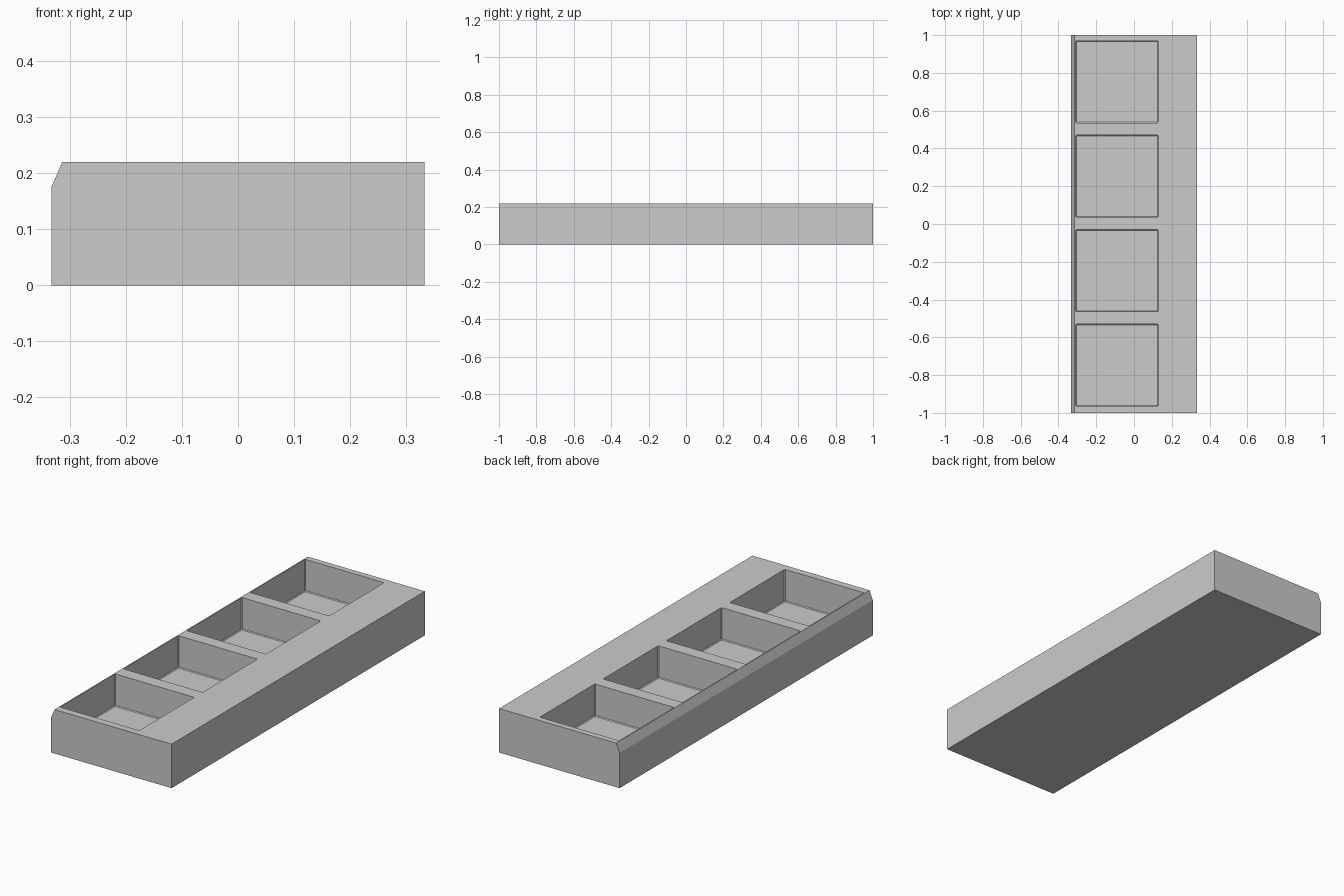
import bpy, bmesh
from mathutils import Matrix

if "Cube" in bpy.data.objects:
    bpy.data.objects.remove(bpy.data.objects["Cube"])

HX, HY, TOP, FLOOR = 0.333, 1.0, 0.22, 0.06


def make_object(name, bm):
    bmesh.ops.recalc_face_normals(bm, faces=bm.faces)
    mesh = bpy.data.meshes.new(name)
    bm.to_mesh(mesh)
    bm.free()
    obj = bpy.data.objects.new(name, mesh)
    bpy.context.collection.objects.link(obj)
    return obj


# Tray body: side profile with one chamfered top edge, extruded along y
bm = bmesh.new()
profile = [(-HX, 0), (HX, 0), (HX, TOP), (-0.314, TOP), (-HX, 0.176)]
face = bm.faces.new([bm.verts.new((x, -HY, z)) for x, z in profile])
ext = bmesh.ops.extrude_face_region(bm, geom=[face])["geom"]
bmesh.ops.translate(bm, vec=(0, 2 * HY, 0),
                    verts=[g for g in ext if isinstance(g, bmesh.types.BMVert)])
tray = make_object("compartment_tray", bm)

# Pocket cutters: four equal boxes, softened at the floor and inner corners
bm = bmesh.new()
cut_top = TOP + 0.1
for i in range(4):
    place = (Matrix.Translation((-0.09, -0.747 + 0.5 * i, (FLOOR + cut_top) / 2))
             @ Matrix.Diagonal((0.438, 0.434, cut_top - FLOOR, 1)))
    bmesh.ops.create_cube(bm, size=1, matrix=place)
edges = [e for e in bm.edges if min(v.co.z for v in e.verts) < TOP]
bmesh.ops.bevel(bm, geom=edges, offset=0.004, segments=1, affect='EDGES')
cutter = make_object("pocket_cutters", bm)
cutter.hide_render = True

# Carve the pockets, then drop the cutters
mod = tray.modifiers.new("pockets", 'BOOLEAN')
mod.operation = 'DIFFERENCE'
mod.solver = 'EXACT'
mod.object = cutter
bpy.context.view_layer.objects.active = tray
bpy.ops.object.modifier_apply(modifier=mod.name)
bpy.data.objects.remove(cutter)
